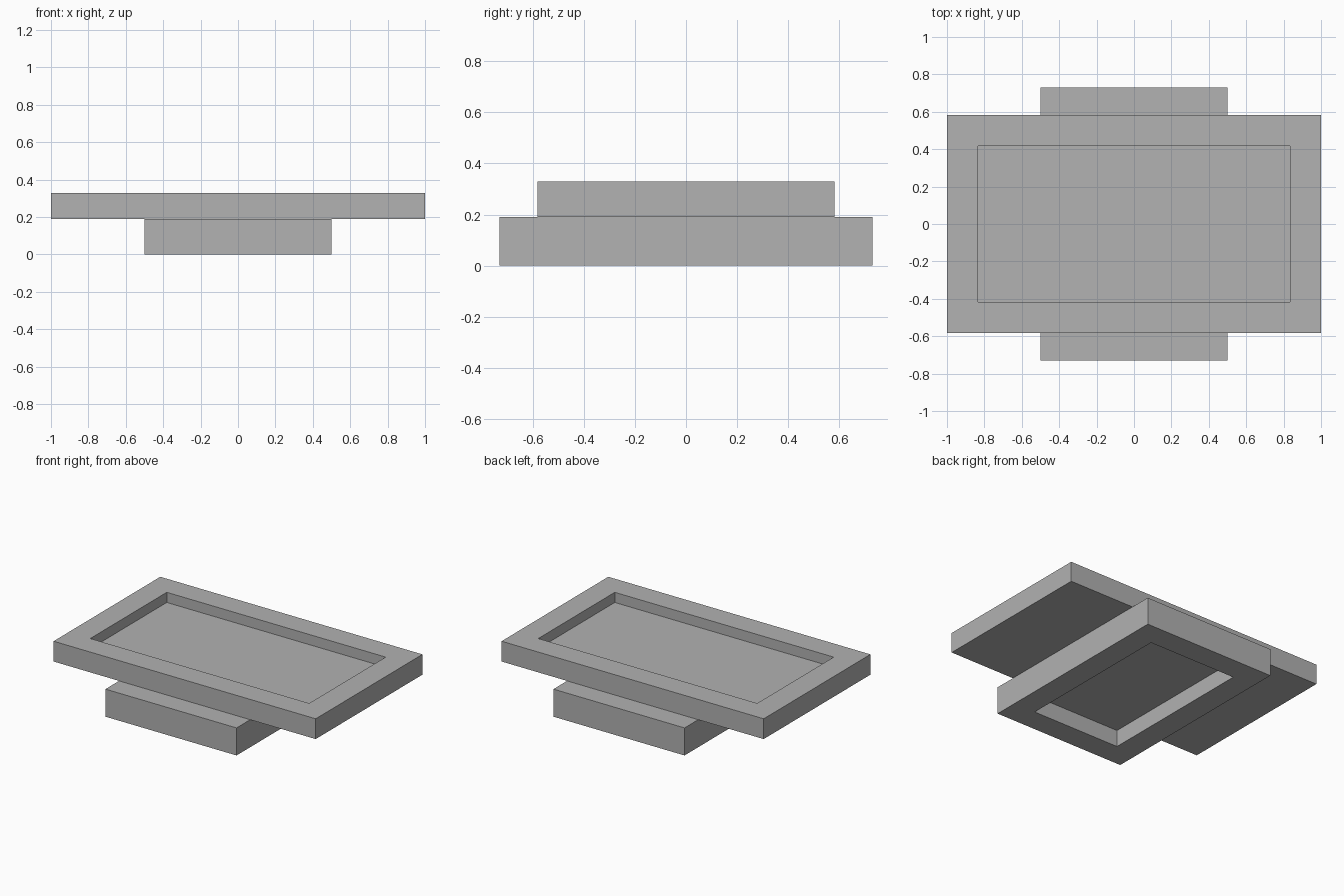
import bpy
import bmesh
from mathutils import Matrix

default = bpy.data.objects.get("Cube")
if default:
    bpy.data.objects.remove(default, do_unlink=True)

# Single flat grey
GREY = (0.445, 0.445, 0.445, 1.0)
grey = bpy.data.materials.new("plain grey")
grey.use_nodes = True
grey.diffuse_color = GREY
grey.node_tree.nodes["Principled BSDF"].inputs["Base Color"].default_value = GREY

RIM = 0.233


def recessed_slab(name, width, length, bottom, top, side, depth):
    """Box with a rectangular pocket sunk into its top (side=1) or underside (side=-1)."""
    bm = bmesh.new()
    height = top - bottom
    bmesh.ops.create_cube(bm, size=1, matrix=Matrix.Diagonal((width, length, height, 1)))
    bm.normal_update()
    face = next(f for f in bm.faces if f.normal.z * side > 0.9)
    # Leave a rim, then sink the middle with straight walls
    bmesh.ops.inset_region(bm, faces=[face], thickness=RIM)
    floor = bmesh.ops.extrude_discrete_faces(bm, faces=[face])["faces"][0]
    bmesh.ops.translate(bm, verts=floor.verts, vec=(0, 0, -side * depth))
    bmesh.ops.recalc_face_normals(bm, faces=bm.faces)
    mesh = bpy.data.meshes.new(name)
    bm.to_mesh(mesh)
    bm.free()
    mesh.materials.append(grey)
    obj = bpy.data.objects.new(name, mesh)
    obj.location.z = (bottom + top) / 2
    bpy.context.collection.objects.link(obj)
    return obj


# Lower block, hollowed from below
recessed_slab("base_block", 1.0, 1.46, 0.0, 0.19, -1, 0.115)
# Wide upper tray, sunk from above
recessed_slab("top_tray", 2.0, 1.163, 0.19, 0.33, 1, 0.07)
